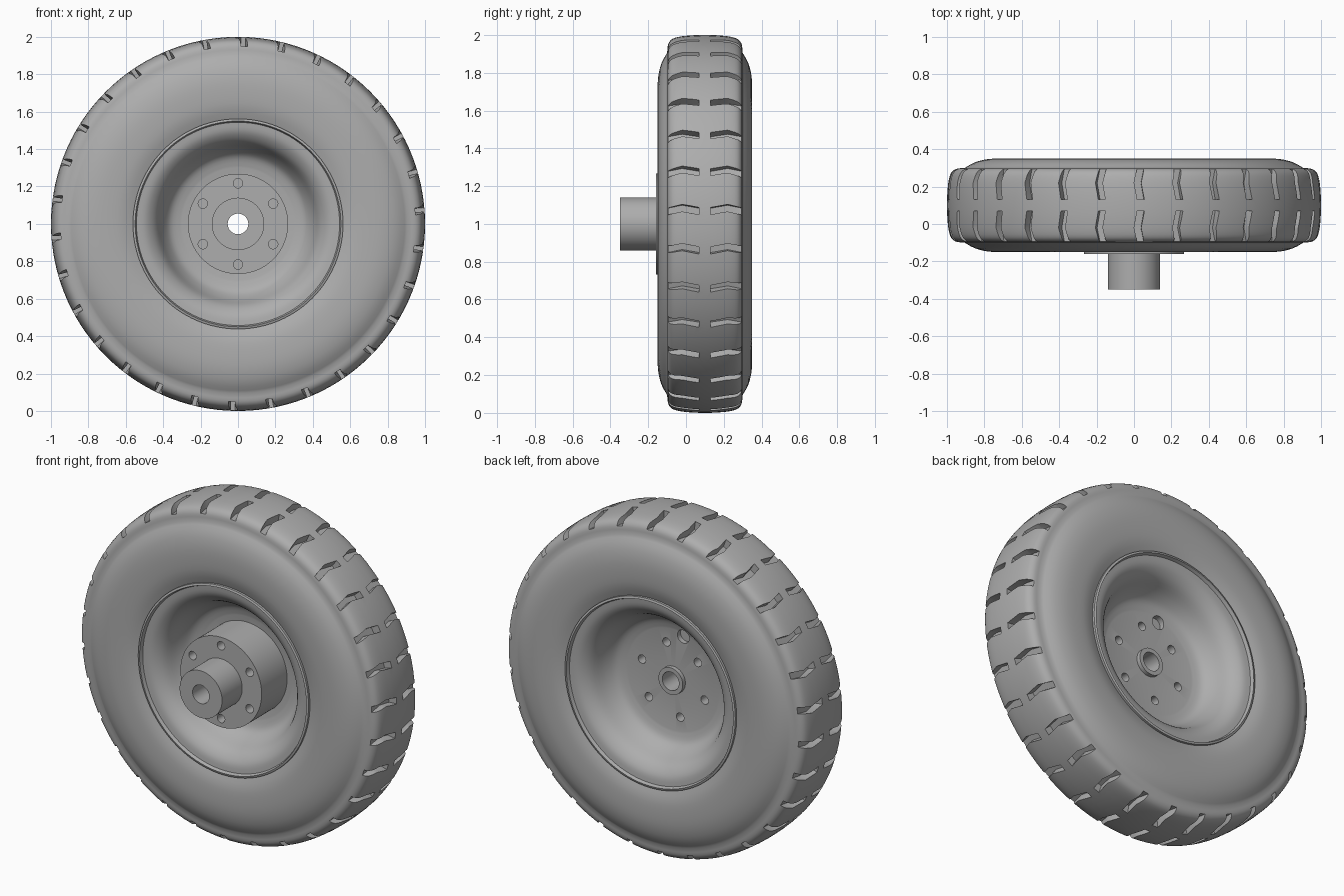
import bpy, bmesh, math
from mathutils import Vector, Matrix

cube = bpy.data.objects.get("Cube")
if cube:
    bpy.data.objects.remove(cube)

MID_Y = 0.10                      # middle plane of the tyre
grey = bpy.data.materials.new("mid grey")
grey.use_nodes = True
COLOUR = (0.42, 0.42, 0.42, 1)
grey.diffuse_color = COLOUR
grey.node_tree.nodes["Principled BSDF"].inputs["Base Color"].default_value = COLOUR


def polar(r, angle, y):
    return Vector((r * math.cos(angle), y, 1 + r * math.sin(angle)))


def add_object(name, bm):
    bmesh.ops.recalc_face_normals(bm, faces=bm.faces)
    mesh = bpy.data.meshes.new(name)
    bm.to_mesh(mesh)
    bm.free()
    obj = bpy.data.objects.new(name, mesh)
    mesh.materials.append(grey)
    bpy.context.collection.objects.link(obj)
    return obj


def smooth_curve(points, steps=4):
    """Catmull-Rom curve through (radius, y) points."""
    pts = [Vector(p) for p in points]
    pts = [pts[0]] + pts + [pts[-1]]
    out = []
    for a, b, c, d in zip(pts, pts[1:], pts[2:], pts[3:]):
        for i in range(steps):
            t = i / steps
            out.append(0.5 * (2 * b + (c - a) * t + (2 * a - 5 * b + 4 * c - d) * t * t
                              + (3 * b - a - 3 * c + d) * t ** 3))
    return [tuple(p) for p in out] + [tuple(pts[-1])]


def mirrored(points):
    """The same points on the other side of the tyre's middle plane."""
    return [(r, 2 * MID_Y - y) for r, y in reversed(points)]


def revolve(name, profile, segments):
    """Turn a closed (radius, y) outline about the axle."""
    bm = bmesh.new()
    rings = [[bm.verts.new(polar(r, math.tau * i / segments, y)) for r, y in profile]
             for i in range(segments)]
    n = len(profile)
    for i, ring in enumerate(rings):
        nxt = rings[(i + 1) % segments]
        for j in range(n):
            k = (j + 1) % n
            bm.faces.new((ring[j], ring[k], nxt[k], nxt[j]))
    return add_object(name, bm)


def drill_bits(name, holes):
    """Cylinders along y from (x, z, radius, y start, y end)."""
    bm = bmesh.new()
    for x, z, radius, y0, y1 in holes:
        place = Matrix.Translation((x, (y0 + y1) / 2, z)) @ Matrix.Rotation(math.pi / 2, 4, 'X')
        bmesh.ops.create_cone(bm, cap_ends=True, segments=24, radius1=radius,
                              radius2=radius, depth=y1 - y0, matrix=place)
    return add_object(name, bm)


def cut(obj, cutter):
    mod = obj.modifiers.new("cut", 'BOOLEAN')
    mod.operation = 'DIFFERENCE'
    mod.solver = 'EXACT'
    mod.object = cutter
    bpy.context.view_layer.objects.active = obj
    bpy.ops.object.modifier_apply(modifier=mod.name)
    bpy.data.objects.remove(cutter)


# Tyre: bulging sidewalls and a slightly crowned tread
side = smooth_curve([(0.55, -0.12), (0.62, -0.143), (0.70, -0.15), (0.78, -0.147),
                     (0.85, -0.13), (0.905, -0.1)], 3)
shoulder = smooth_curve([(0.93, -0.098), (0.957, -0.092), (0.98, -0.07),
                         (0.993, -0.02), (0.999, 0.05)], 3)
half = side + shoulder
tyre = revolve("tyre", half + [(1.0, MID_Y)] + mirrored(half), 120)

# Tread grooves: two rows of bent slots, open at the shoulders
bm = bmesh.new()
for k in range(30):
    base = math.radians(4.2 + 12 * k)
    for row in ([(-0.13, -0.012), (-0.02, 0.012), (0.07, -0.005)],
                [(0.13, -0.005), (0.22, 0.012), (0.33, -0.012)]):
        sections = []
        for y, bend in row:
            sections.append([bm.verts.new(polar(r, base + bend + w, y))
                             for r, w in ((0.95, -0.019), (1.04, -0.019),
                                          (1.04, 0.019), (0.95, 0.019))])
        bm.faces.new(sections[0])
        bm.faces.new(sections[-1])
        for a, b in zip(sections, sections[1:]):
            for j in range(4):
                i = (j + 1) % 4
                bm.faces.new((a[j], a[i], b[i], b[j]))
cut(tyre, add_object("groove_cutter", bm))

# Rim: thin dished disc with a lip on each side and a small rear boss
lip = [(0.535, -0.10), (0.562, -0.115), (0.562, -0.138), (0.55, -0.142), (0.543, -0.122)]
bowl = smooth_curve([(0.543, -0.122), (0.49, -0.112), (0.44, -0.07), (0.40, 0.01),
                     (0.36, 0.06), (0.30, 0.08)], 4)[1:]
front = lip + bowl
boss = [(0.055, 0.08), (0.055, 0.145), (0.08, 0.145), (0.08, 0.12)]
rim = revolve("rim", front + boss + mirrored(front), 96)

# Hub: flanged drum with a hollow axle tube in front
hub = revolve("hub", [(0.055, -0.35), (0.14, -0.35), (0.14, -0.16), (0.268, -0.16),
                      (0.268, 0.09), (0.055, 0.09)], 96)


def bolt_circle(first, y0, y1):
    spots = [polar(0.217, math.radians(first + 60 * i), 0) for i in range(6)]
    return [(p.x, p.z, 0.025, y0, y1) for p in spots]


cut(hub, drill_bits("front_bolt_cutter", bolt_circle(90, -0.3, -0.06)))
cut(hub, drill_bits("hub_rear_bolt_cutter", bolt_circle(78, 0.04, 0.3)))
valve = [(-0.067, 1.275, 0.04, 0.09, 0.3)]
cut(rim, drill_bits("rear_bolt_cutter", bolt_circle(78, 0.04, 0.3) + valve))

# Smooth shading with sharp edges kept
bpy.ops.object.select_all(action='DESELECT')
for obj in (tyre, rim, hub):
    obj.select_set(True)
bpy.context.view_layer.objects.active = tyre
bpy.ops.object.shade_smooth_by_angle(angle=math.radians(35))
